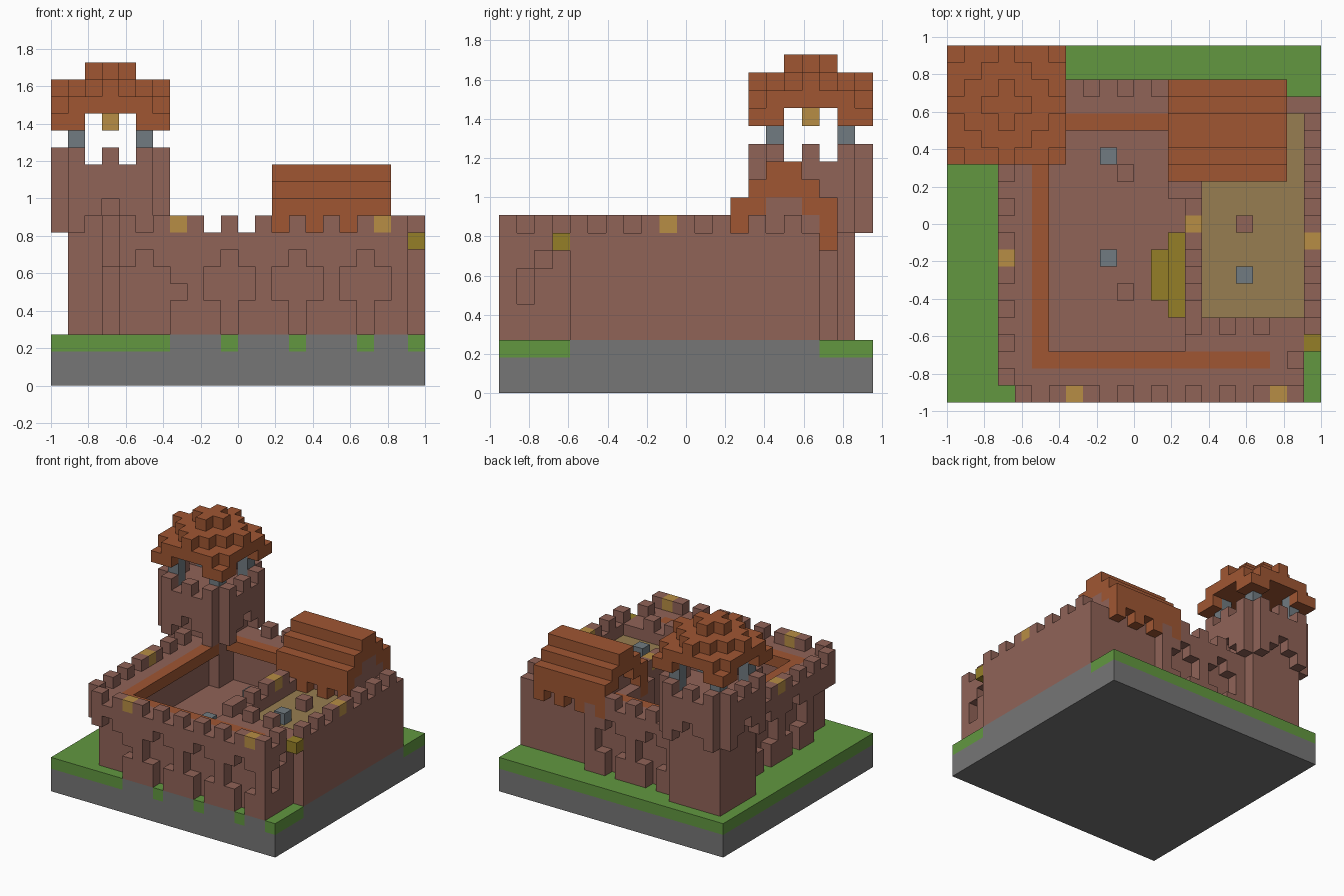
import bpy, bmesh
from mathutils import Vector

if "Cube" in bpy.data.objects:
    bpy.data.objects.remove(bpy.data.objects["Cube"], do_unlink=True)

U = 1 / 11                       # edge of one block
ORIGIN = Vector((-1, -10.5 * U, 0))
grid = {}                        # block position -> (part, material)


def srgb(r, g, b):
    return tuple((c / 255) ** 2.2 for c in (r, g, b)) + (1,)


COLOURS = {
    "brick_brown": srgb(143, 99, 88),
    "grass_green": srgb(98, 150, 66),
    "stone_grey": srgb(117, 117, 117),
    "roof_orange": srgb(158, 87, 54),
    "floor_tan": srgb(150, 125, 82),
    "lantern_gold": srgb(182, 140, 70),
    "straw_olive": srgb(148, 126, 44),
    "iron_grey": srgb(112, 122, 128),
}


def box(part, mat, xs, ys, zs):
    """Fill an inclusive range of blocks."""
    for i in range(xs[0], xs[1] + 1):
        for j in range(ys[0], ys[1] + 1):
            for k in range(zs[0], zs[1] + 1):
                grid[i, j, k] = (part, mat)


def block(part, mat, i, j, k):
    grid[i, j, k] = (part, mat)


def niche(place, centre, ground=True):
    """Carve a cross-shaped recess; place(u, z) gives the block."""
    for z in range(3 if ground else 4, 8):
        half = 1 if z in (5, 6) else 0
        for u in range(centre - half, centre + half + 1):
            grid.pop(place(u, z), None)


# Ground slab with grass on top
box("stone_slab", "stone_grey", (0, 21), (0, 20), (0, 1))
box("grass", "grass_green", (0, 21), (0, 20), (2, 2))
box("foundation", "stone_grey", (7, 20), (0, 17), (2, 2))
box("foundation", "stone_grey", (21, 21), (4, 17), (2, 2))
for i in (10, 14, 18):
    block("grass", "grass_green", i, 0, 2)

# Outer walls: inner body plus an outer skin carved with niches
box("front_wall", "brick_brown", (4, 20), (1, 1), (3, 8))
box("front_wall", "brick_brown", (7, 20), (0, 0), (3, 8))
box("front_wall", "brick_brown", (4, 6), (0, 0), (7, 8))
for c in (10, 14, 18):
    niche(lambda u, z: (u, 0, z), c)
for cell in ((5, 0, 7), (7, 0, 5)):
    grid.pop(cell, None)

box("left_wall", "brick_brown", (4, 4), (1, 15), (3, 8))
box("left_wall", "brick_brown", (3, 3), (4, 14), (3, 8))
box("left_wall", "brick_brown", (3, 3), (1, 3), (7, 8))
for c in (6, 10):
    niche(lambda u, z: (3, u, z), c)

box("back_wall", "brick_brown", (5, 20), (17, 17), (3, 8))
box("back_wall", "brick_brown", (6, 14), (18, 18), (3, 8))
for c in (8, 12):
    niche(lambda u, z: (u, 18, z), c)

box("right_wall", "brick_brown", (19, 20), (1, 4), (3, 8))
box("right_wall", "brick_brown", (21, 21), (4, 17), (3, 8))
niche(lambda u, z: (20, u, z), 2, ground=False)

# Courtyard floor and the raised hall beside it
box("courtyard", "brick_brown", (5, 13), (2, 16), (3, 4))
box("hall_block", "brick_brown", (14, 20), (2, 16), (3, 6))
box("hall_floor", "floor_tan", (15, 20), (5, 16), (7, 7))
box("hall_wall", "brick_brown", (14, 14), (4, 16), (7, 8))
box("hall_wall", "brick_brown", (14, 20), (3, 4), (7, 8))
box("hall_wall", "brick_brown", (13, 13), (12, 16), (5, 8))

# Wooden wall walks
box("left_walk", "roof_orange", (5, 5), (2, 14), (8, 8))
box("front_walk", "roof_orange", (5, 18), (2, 2), (8, 8))
box("back_walk", "roof_orange", (6, 13), (16, 16), (8, 8))

# Battlements
for i in range(4, 21, 2):
    block("front_merlons", "brick_brown", i, 0, 9)
for j in range(1, 14, 2):
    block("left_merlons", "brick_brown", 3, j, 9)
for j in range(4, 18, 2):
    block("right_merlons", "brick_brown", 21, j, 9)
for i in range(8, 13, 2):
    block("back_merlons", "brick_brown", i, 18, 9)
for j in range(4, 13, 2):
    block("hall_merlons", "brick_brown", 14, j + 1, 9)
for i in range(14, 20, 2):
    block("hall_merlons", "brick_brown", i, 4, 9)
block("right_merlons", "brick_brown", 20, 2, 9)

# Hall roof: stepped shells over a brick gable
box("gable", "brick_brown", (14, 19), (14, 17), (8, 9))
box("gable", "brick_brown", (14, 19), (15, 16), (10, 10))
for n in range(3):
    for j in (13 + n, 18 - n):
        box("hall_roof", "roof_orange", (13, 19), (j, j), (9 + n, 10 + n))
box("hall_roof", "roof_orange", (13, 19), (15, 16), (11, 12))
for i in range(13, 20, 2):
    for j in (13, 18):
        block("hall_roof", "roof_orange", i, j, 8)

# Watchtower, described by offsets from its axis
TX, TY = 3, 17
box("tower_body", "brick_brown", (TX - 2, TX + 2), (TY - 2, TY + 2), (3, 12))
for dx in range(-3, 4):
    for dy in range(-3, 4):
        a, b = sorted((abs(dx), abs(dy)))
        i, j = TX + dx, TY + dy
        if b == 3 and a < 3:
            box("tower_collar", "brick_brown", (i, i), (j, j), (11, 12))
            if a == 2:
                box("tower_brackets", "brick_brown", (i, i), (j, j), (9, 10))
            if a == 1:
                block("tower_brackets", "brick_brown", i, j, 10)
            if a != 1:
                block("tower_merlons", "brick_brown", i, j, 13)
        if a == b == 2:
            box("tower_posts", "iron_grey", (i, i), (j, j), (13, 15))
        if b == 3 and a >= 2:
            block("tower_roof", "roof_orange", i, j, 15)
        if a + b <= 5:
            block("tower_roof", "roof_orange", i, j, 16)
        if a + b <= 3:
            block("tower_roof", "roof_orange", i, j, 17)
        if a + b <= 1:
            block("tower_roof", "roof_orange", i, j, 18)

# Lanterns, straw and small posts
for cell in ((7, 0, 9), (19, 0, 9), (3, 8, 9), (21, 9, 9), (14, 10, 9), (TX, TY, 15)):
    block("lanterns", "lantern_gold", *cell)
box("straw_heap", "straw_olive", (13, 13), (5, 9), (5, 6))
box("straw_heap", "straw_olive", (12, 12), (6, 8), (5, 5))
block("straw_bracket", "straw_olive", 21, 3, 8)
for cell in ((9, 8, 5), (9, 14, 5), (17, 7, 8)):
    block("anvils", "iron_grey", *cell)
for cell in ((10, 6, 5), (10, 13, 5), (17, 10, 8)):
    block("posts", "brick_brown", *cell)

# Materials
materials = {}
for name, colour in COLOURS.items():
    m = bpy.data.materials.new(name)
    m.use_nodes = True
    m.diffuse_color = colour
    shader = next(n for n in m.node_tree.nodes if n.type == "BSDF_PRINCIPLED")
    shader.inputs["Base Color"].default_value = colour
    shader.inputs["Roughness"].default_value = 0.9
    materials[name] = m

# Turn each part into a mesh of its exposed block faces
parts = {}
for cell, key in grid.items():
    parts.setdefault(key, []).append(Vector(cell))

for (part, mat), cells in parts.items():
    bm = bmesh.new()
    for cell in cells:
        for axis in range(3):
            for side in (0, 1):
                step = Vector((0, 0, 0))
                step[axis] = 2 * side - 1
                if tuple(int(c) for c in cell + step) in grid:
                    continue
                u, v = Vector((0, 0, 0)), Vector((0, 0, 0))
                u[(axis + 1) % 3] = v[(axis + 2) % 3] = 1
                base = cell + step * side
                ring = [base, base + u, base + u + v, base + v]
                if not side:
                    ring.reverse()
                bm.faces.new([bm.verts.new(ORIGIN + p * U) for p in ring])
    bmesh.ops.remove_doubles(bm, verts=bm.verts[:], dist=U / 100)
    bmesh.ops.dissolve_limit(bm, angle_limit=0.01, verts=bm.verts[:], edges=bm.edges[:])
    mesh = bpy.data.meshes.new(part)
    bm.to_mesh(mesh)
    bm.free()
    mesh.materials.append(materials[mat])
    bpy.context.collection.objects.link(bpy.data.objects.new(part, mesh))
